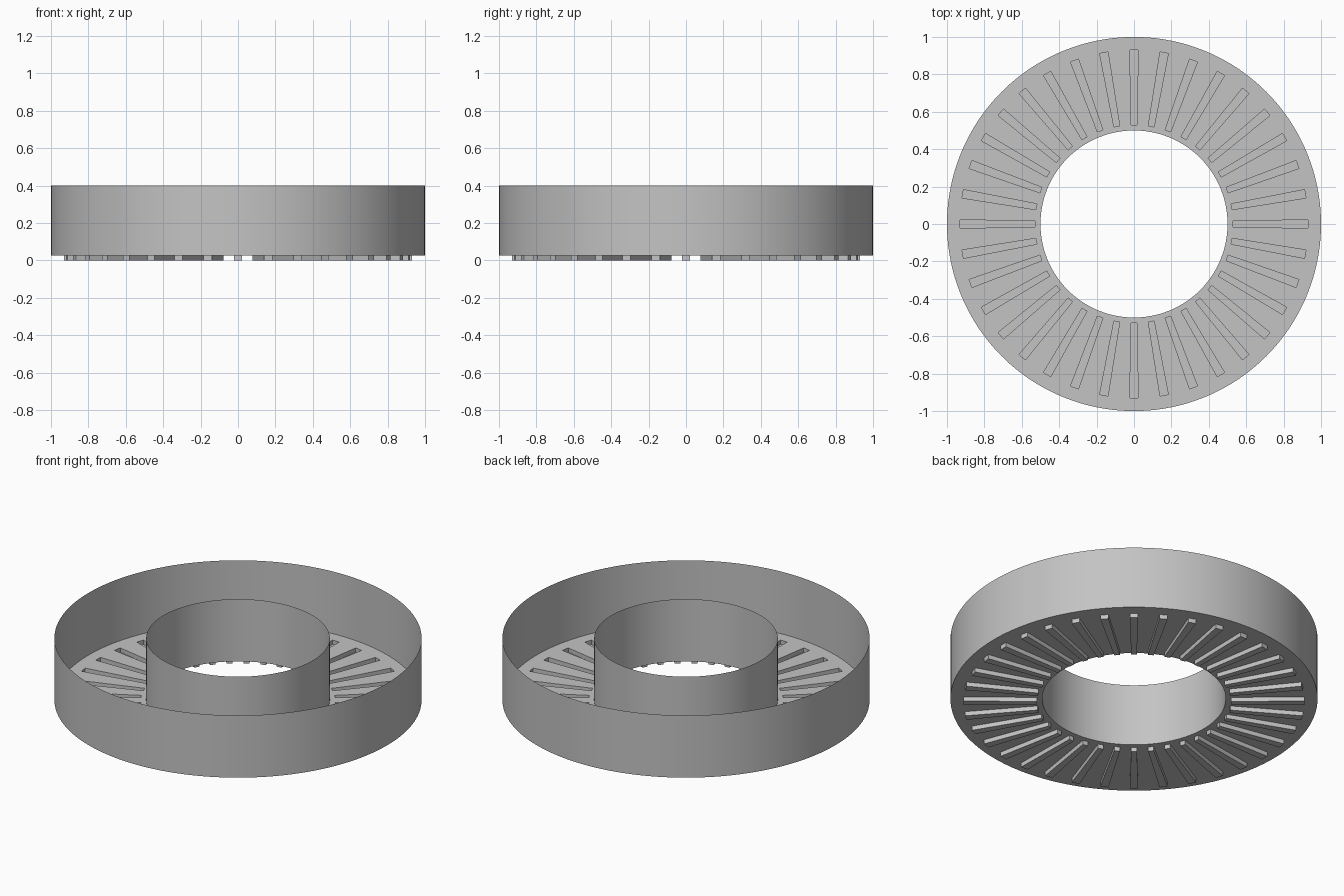
import bpy
import bmesh
from math import sin, cos, radians, degrees, atan2

RIBS = 36
STEP = 360 / RIBS
HEIGHT, FLOOR_Z = 0.4, 0.026
R_IN, R_OUT = 0.5, 1.0
SLOT_IN, SLOT_OUT = 0.53, 0.93
HALF_IN, HALF_OUT = 0.0155, 0.0225

cube = bpy.data.objects.get("Cube")
if cube:
    bpy.data.objects.remove(cube, do_unlink=True)

grey = bpy.data.materials.new("plain grey")
grey.use_nodes = True
colour = (0.55, 0.55, 0.55, 1)
grey.diffuse_color = colour
grey.node_tree.nodes["Principled BSDF"].inputs["Base Color"].default_value = colour


def polar(r, deg, z):
    a = radians(deg)
    return (r * cos(a), r * sin(a), z)


def finish(bm, name, smooth):
    bmesh.ops.remove_doubles(bm, verts=bm.verts, dist=0.0001)
    mesh = bpy.data.meshes.new(name)
    bm.to_mesh(mesh)
    bm.free()
    mesh.materials.append(grey)
    obj = bpy.data.objects.new(name, mesh)
    bpy.context.collection.objects.link(obj)
    if smooth:
        for p in mesh.polygons:
            p.use_smooth = True


def quad(bm, points):
    bm.faces.new([bm.verts.new(p) for p in points])


# Angular offsets of one sector; the two middle ones follow the slot sides
half_in = degrees(atan2(HALF_IN, SLOT_IN))
half_out = degrees(atan2(HALF_OUT, SLOT_OUT))


def offsets(half):
    return [-STEP / 2, -STEP / 3, -half, half, STEP / 3, STEP / 2]


rows = [(R_IN, offsets(half_in)), (SLOT_IN, offsets(half_in)),
        (SLOT_OUT, offsets(half_out)), (R_OUT, offsets(half_out))]

# Floor ring with a tapered radial slot opening in every sector
floor = bmesh.new()
ribs = bmesh.new()
for k in range(RIBS):
    mid = k * STEP
    for i in range(3):
        (r0, a0), (r1, a1) = rows[i], rows[i + 1]
        for j in range(5):
            ring = [(r0, a0[j]), (r1, a1[j]), (r1, a1[j + 1]), (r0, a0[j + 1])]
            top = [polar(r, mid + a, FLOOR_Z) for r, a in ring]
            if i == 1 and j == 2:
                # Hollow rib: closed bottom and four side walls below the slot
                low = [polar(r, mid + a, 0) for r, a in ring]
                quad(ribs, low)
                for n in range(4):
                    m = (n + 1) % 4
                    quad(ribs, [top[n], top[m], low[m], low[n]])
            else:
                quad(floor, top)
finish(floor, "slotted_floor", False)
finish(ribs, "hollow_ribs", False)

# Thin upright walls on the two rims of the floor
for name, (r, angles) in (("inner_wall", rows[0]), ("outer_wall", rows[3])):
    bm = bmesh.new()
    for k in range(RIBS):
        for a, b in zip(angles, angles[1:]):
            a, b = a + k * STEP, b + k * STEP
            pts = [polar(r, a, FLOOR_Z), polar(r, b, FLOOR_Z),
                   polar(r, b, HEIGHT), polar(r, a, HEIGHT)]
            quad(bm, pts if r == R_OUT else pts[::-1])
    finish(bm, name, True)
